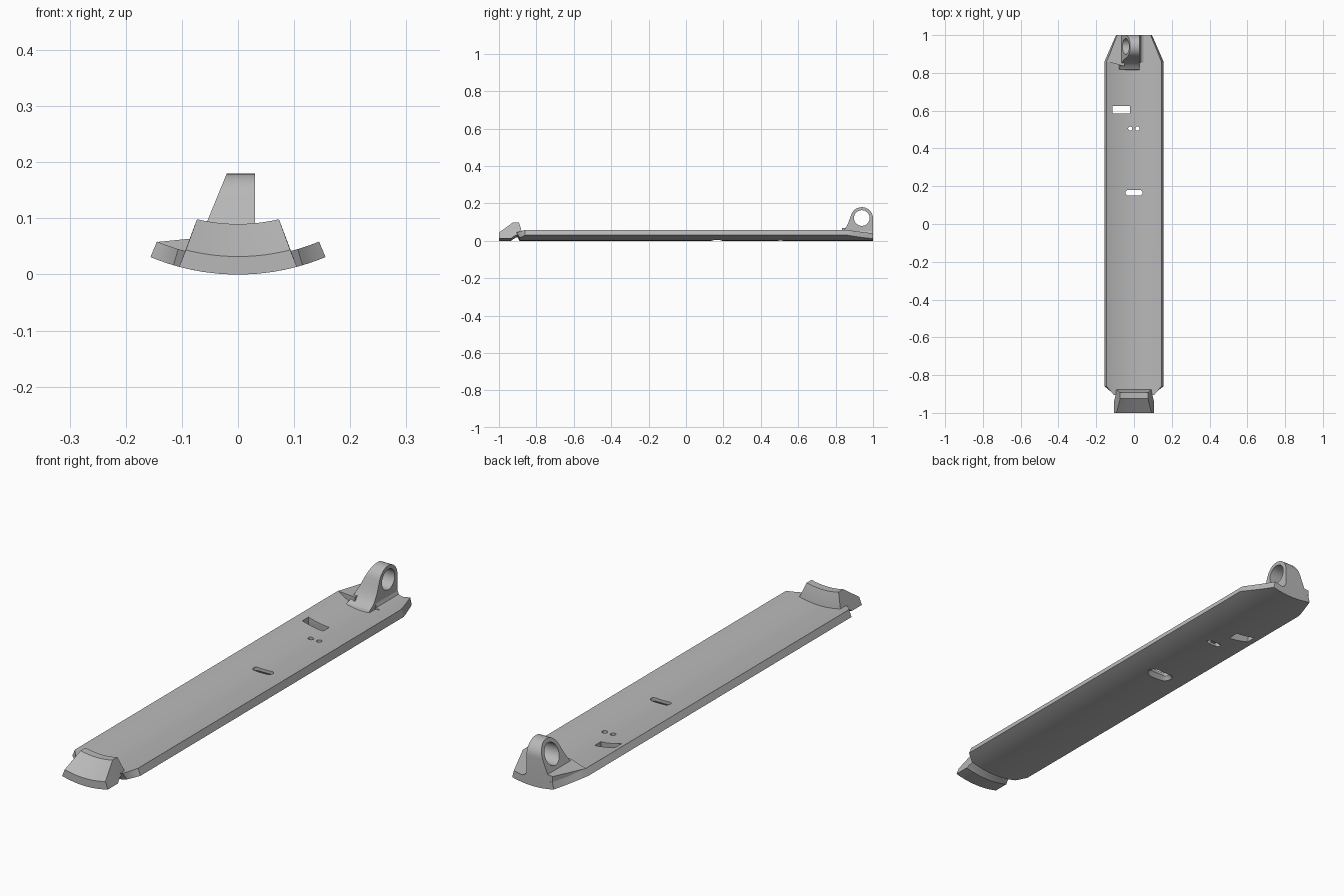
import bpy, bmesh
from math import sin, cos, asin, radians, degrees, pi

if "Cube" in bpy.data.objects:
    bpy.data.objects.remove(bpy.data.objects["Cube"])

grey = bpy.data.materials.new("plain_grey")
grey.use_nodes = True
COLOUR = (0.48, 0.48, 0.48, 1)
grey.diffuse_color = COLOUR
grey.node_tree.nodes["Principled BSDF"].inputs["Base Color"].default_value = COLOUR

R = 0.408           # outer radius of the curved plate, axis along y at z = R
R_IN = 0.378        # inner radius


def arc(angle, y, r):
    a = radians(angle)
    return (r * sin(a), y, R - r * cos(a))


def loft(name, rings):
    """Skin equal-length rings of points and cap both ends."""
    bm = bmesh.new()
    loops = [[bm.verts.new(p) for p in ring] for ring in rings]
    n = len(loops[0])
    for a, b in zip(loops, loops[1:]):
        for i in range(n):
            j = (i + 1) % n
            bm.faces.new((a[i], a[j], b[j], b[i]))
    bm.faces.new(loops[0])
    bm.faces.new(loops[-1])
    bmesh.ops.recalc_face_normals(bm, faces=bm.faces)
    mesh = bpy.data.meshes.new(name)
    bm.to_mesh(mesh)
    bm.free()
    mesh.materials.append(grey)
    obj = bpy.data.objects.new(name, mesh)
    bpy.context.collection.objects.link(obj)
    return obj


def select(obj):
    bpy.ops.object.select_all(action='DESELECT')
    obj.select_set(True)
    bpy.context.view_layer.objects.active = obj


def cut(obj, cutter):
    cutter.hide_render = True
    select(obj)
    mod = obj.modifiers.new("cut", 'BOOLEAN')
    mod.operation = 'DIFFERENCE'
    mod.solver = 'EXACT'
    mod.object = cutter
    bpy.ops.object.modifier_apply(modifier=mod.name)
    bpy.data.objects.remove(cutter)


def stadium(x, y, half_x, half_y, z, steps=8):
    """Round-ended slot outline, long along x."""
    pts = []
    for side in (1, -1):
        for i in range(steps + 1):
            t = -pi / 2 + pi * i / steps
            pts.append((x + side * (half_x - half_y + half_y * cos(t) + 1e-4),
                        y + side * half_y * sin(t), z))
    return pts


def box_ring(x0, x1, y0, y1, z):
    return [(x0, y0, z), (x1, y0, z), (x1, y1, z), (x0, y1, z)]


# Curved plate with clipped corners and an undercut front end
EDGE = degrees(asin(0.156 / R))
REAR = degrees(asin(0.095 / R))
FRONT = degrees(asin(0.115 / R))
angles = sorted({EDGE * i / 10 for i in range(-10, 11)} | {s * a for s in (1, -1) for a in (REAR, FRONT)})


def column(a):
    back = 1 - 0.14 * max(0, abs(a) - REAR) / (EDGE - REAR)
    clip = max(0, abs(a) - FRONT) / (EDGE - FRONT)
    front = -0.89 + 0.03 * clip
    return [arc(a, front, R), arc(a, front - 0.015 * (1 - clip), R_IN),
            arc(a, back, R_IN), arc(a, back, R)]


plate = loft("curved_plate", [column(a) for a in angles])

# Openings through the plate, widened on the underside
cut(plate, loft("window_cutter", [box_ring(-0.115, -0.02, 0.575, 0.635, -0.05),
                                  box_ring(-0.115, -0.02, 0.585, 0.625, 0.03),
                                  box_ring(-0.115, -0.02, 0.585, 0.625, 0.2)]))
cut(plate, loft("slot_cutter", [stadium(0, 0.165, 0.07, 0.036, -0.01),
                                stadium(0, 0.165, 0.045, 0.015, 0.018),
                                stadium(0, 0.165, 0.045, 0.015, 0.2)]))
cut(plate, loft("groove_cutter", [stadium(0, 0.505, 0.033, 0.011, -0.05),
                                  stadium(0, 0.505, 0.033, 0.011, 0.01)]))
for x in (-0.02, 0.018):
    cut(plate, loft("pin_cutter", [stadium(x, 0.505, 0.011, 0.011, z) for z in (-0.05, 0.2)]))


# Raised front block: arc sections swept along y
def section(y, r_out, r_in, steps=12):
    pts = []
    for r, sign in ((r_out, 1), (r_in, -1)):
        half = 13.3 + 1.6 * (r - 0.318) / 0.09
        pts += [arc(sign * half * (2 * i / steps - 1), y, r) for i in range(steps + 1)]
    return pts


block = loft("front_block", [section(-1, R, 0.376), section(-0.935, R, 0.326),
                             section(-0.925, 0.4, 0.318), section(-0.908, 0.39, 0.318),
                             section(-0.893, 0.39, 0.318), section(-0.875, 0.39, 0.38)])

# Rear lug: rounded eye with a concave ramp, one upright and one flared side
profile = [(1, 0.02), (1, 0.12)]
profile += [(0.94 + 0.06 * cos(radians(a)), 0.12 + 0.06 * sin(radians(a))) for a in range(10, 161, 10)]
profile += [(0.875, 0.116), (0.865, 0.09), (0.853, 0.068), (0.84, 0.052), (0.82, 0.04), (0.81, 0.02)]
lug = loft("rear_lug", [[(0.03, y, z) for y, z in profile],
                        [(-0.02 - 0.41 * (0.18 - z), y, z) for y, z in profile]])
cut(lug, loft("eye_cutter", [[(x, 0.94 + 0.042 * cos(2 * pi * i / 32), 0.122 + 0.042 * sin(2 * pi * i / 32))
                              for i in range(32)] for x in (-0.3, 0.3)]))

# Thickened shoulder beside the flared side of the lug
outline = [(-0.144, 0.86), (-0.05, 0.835), (-0.05, 1), (-0.09, 1)]
shoulder = loft("lug_shoulder", [[(x, y, 0.035 + 0.15 * max(0, -x - 0.05)) for x, y in outline],
                                 [(x, y, 0.058 + 0.1 * (x + 0.144)) for x, y in outline]])

# Small fillet along the upright side of the lug
fillet = loft("lug_fillet", [[(0.029, y, 0.02), (0.05, y, 0.033), (0.036, y, 0.04), (0.029, y, 0.055)]
                             for y in (0.855, 1)])

for obj in (plate, block, lug, shoulder, fillet):
    select(obj)
    bpy.ops.object.shade_smooth_by_angle(angle=radians(25))
